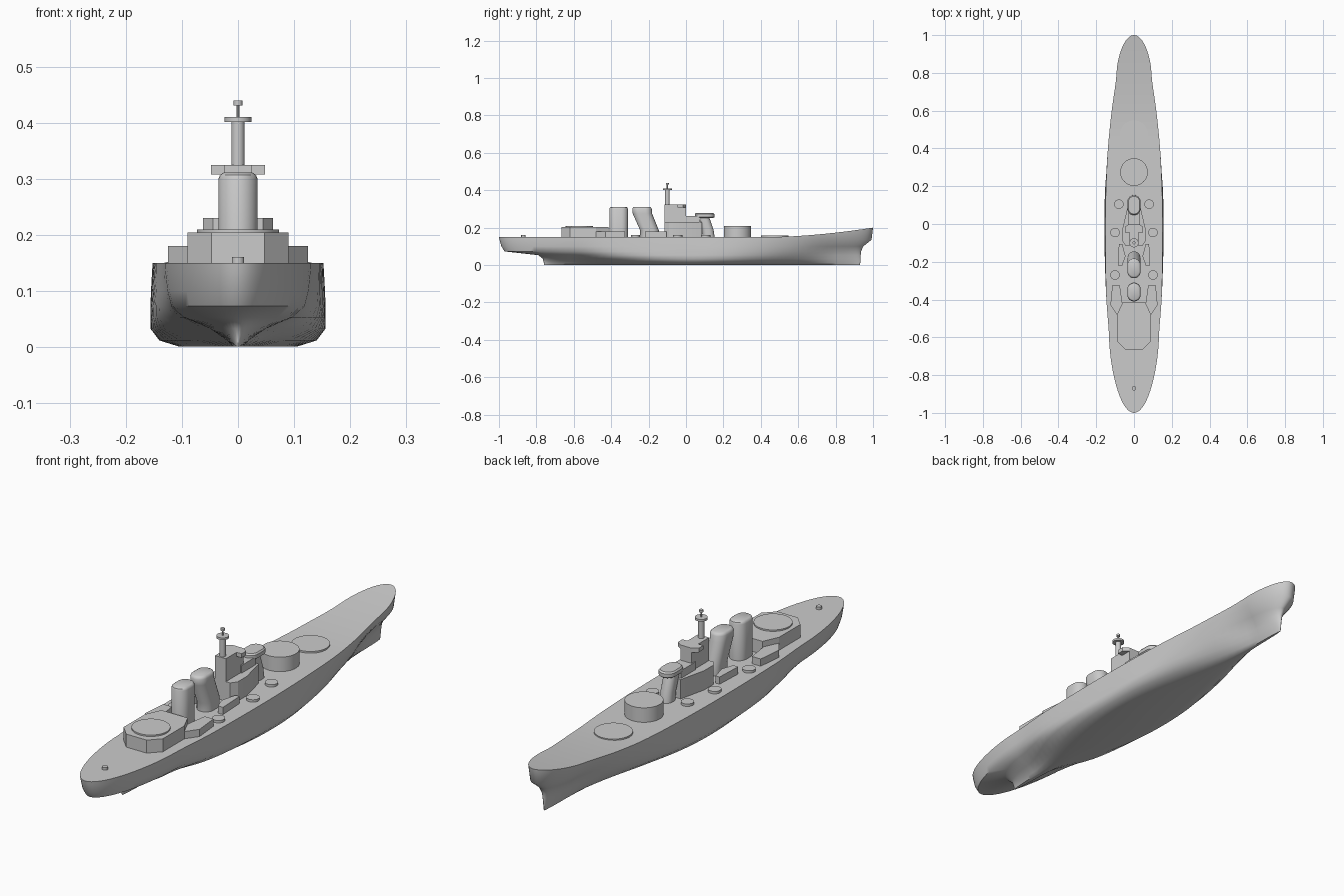
import bpy, bmesh, math

if "Cube" in bpy.data.objects:
    bpy.data.objects.remove(bpy.data.objects["Cube"])


def make(name, rings, strip_caps=False, angle=35):
    """Skin a stack of closed rings; caps are n-gons or cross strips."""
    bm = bmesh.new()
    rows = [[bm.verts.new(p) for p in r] for r in rings]
    n = len(rows[0])
    for a, b in zip(rows, rows[1:]):
        for i in range(n):
            j = (i + 1) % n
            bm.faces.new((a[i], a[j], b[j], b[i]))
    for r in (rows[0], rows[-1]):
        if strip_caps:
            for i in range(n // 2):
                q = [r[i], r[i + 1], r[-i - 1], r[-i]]
                bm.faces.new(list(dict.fromkeys(q)))
        else:
            bm.faces.new(r)
    bmesh.ops.recalc_face_normals(bm, faces=bm.faces)
    me = bpy.data.meshes.new(name)
    bm.to_mesh(me)
    bm.free()
    ob = bpy.data.objects.new(name, me)
    bpy.context.collection.objects.link(ob)
    bpy.context.view_layer.objects.active = ob
    ob.select_set(True)
    bpy.ops.object.shade_smooth_by_angle(angle=math.radians(angle))
    ob.select_set(False)
    return ob


def prism(name, pts, z0, z1):
    return make(name, [[(x, y, z) for x, y in pts] for z in (z0, z1)], angle=20)


def half_prism(name, half, z0, z1):
    """Prism from one half of a symmetric plan."""
    return prism(name, half + [(-x, y) for x, y in reversed(half)], z0, z1)


def box(name, hx, y0, y1, z0, z1):
    return half_prism(name, [(hx, y0), (hx, y1)], z0, z1)


def disc(name, x, y, r, z0, z1, n=48):
    ring = [(x + r * math.cos(2 * math.pi * i / n), y + r * math.sin(2 * math.pi * i / n)) for i in range(n)]
    return make(name, [[(a, b, z) for a, b in ring] for z in (z0, z1)])


def capsule(name, sections, n=12):
    """Loft of capsule sections: (y centre, half length, half width, z)."""
    rings = []
    for yc, hl, hw, z in sections:
        ring = []
        for s in (1, -1):
            for i in range(n + 1):
                a = math.pi * i / n
                ring.append((s * hw * math.cos(a), yc + s * (hl - hw + hw * math.sin(a)), z))
        rings.append(ring)
    return make(name, rings)


# Hull waterlines: z, stern y, bow y, half widths at y = -0.6 ... 0.8
LEVELS = [
    (.001, -.76, .93, [.010, .035, .080, .105, .090, .050, .018, .006]),
    (.012, -.76, .932, [.020, .072, .122, .140, .130, .090, .042, .012]),
    (.033, -.765, .933, [.050, .122, .151, .156, .149, .115, .063, .020]),
    (.053, -.79, .934, [.098, .140, .154, .156, .151, .124, .078, .028]),
    (.073, -.97, .936, [.120, .145, .154, .156, .152, .130, .090, .036]),
    (.100, -.987, .948, [.127, .146, .153, .155, .151, .134, .102, .055]),
    (.135, -.997, .992, [.131, .146, .152, .153, .149, .138, .114, .082]),
    (.150, -1.0, 1.0, [.132, .146, .151, .152, .148, .138, .118, .092]),
]


def waterline(z, ys, yb, w):
    half = []
    for i in range(16):                                   # rounded stern
        u = math.cos(math.pi / 2 * i / 16)
        half.append((w[0] * math.sqrt(1 - u ** 1.6), -.6 + (ys + .6) * u))
    for k in range(7):                                    # smooth middle
        p0, p1, p2, p3 = w[max(k - 1, 0)], w[k], w[k + 1], w[min(k + 2, 7)]
        for i in range(5):
            t = i / 5
            v = p1 + .5 * t * (p2 - p0 + t * (2 * p0 - 5 * p1 + 4 * p2 - p3 + t * (3 * (p1 - p2) + p3 - p0)))
            half.append((v, -.6 + .2 * (k + t)))
    for i in range(17):                                   # rounded bow
        u = math.sin(math.pi / 2 * i / 16)
        half.append((w[7] * math.sqrt(max(0, 1 - u ** 1.6)), .8 + (yb - .8) * u))
    ring = half + [(-x, y) for x, y in reversed(half[1:-1])]
    sheer = .05 if z == .15 else 0
    return [(x, y, z + sheer * max(0, (y - .45) / .55) ** 1.7) for x, y in ring]


make("hull", [waterline(*lv) for lv in LEVELS], strip_caps=True, angle=50)

# Gun barbettes and small deck mounts
D = .145
disc("forward_barbette", 0, .475, .073, D, .157)
disc("second_barbette", 0, .275, .073, D, .21)
disc("aft_barbette", 0, -.57, .073, .19, .21)
disc("stern_mount", 0, -.87, .011, D, .161, 24)
for s, side in ((1, "right"), (-1, "left")):
    for i, (x, y) in enumerate([(.08, .105), (.1, -.045), (.1, -.27)]):
        disc(f"{side}_deck_mount_{i + 1}", s * x, y, .025, D, .16, 32)
    # Low side houses
    prism(f"{side}_aft_side_house", [(s * x, y) for x, y in
          [(.075, -.325), (.115, -.325), (.125, -.43), (.09, -.48), (.06, -.43)]], D, .18)
    prism(f"{side}_mid_side_house", [(s * x, y) for x, y in
          [(.045, -.17), (.062, -.105), (.08, -.105), (.085, -.22), (.062, -.22)]], D, .18)

# Aft deckhouse
half_prism("aft_deckhouse", [(.047, -.665), (.09, -.62), (.09, -.48), (.06, -.415)], D, .204)

# Forward deckhouse and bridge tower
half_prism("forward_deckhouse", [(.045, -.115), (.062, -.09), (.062, -.03), (.035, .085)], D, .23)
box("bridge_house", .03, -.02, .075, .22, .262)
box("bridge_tower", .025, -.115, 0, D, .325)
half_prism("bridge_wing", [(.048, -.045), (.048, -.015), (.025, .0)], .308, .325)

# Forward control column with cap
capsule("control_column", [(.122, .032, .026, D), (.115, .032, .026, .19), (.092, .032, .026, .256)])
capsule("control_cap", [(.1, .047, .028, .252), (.1, .053, .035, .257), (.1, .053, .035, .272), (.1, .047, .03, .278)])

# Mast
disc("mast", 0, -.1, .012, .32, .402, 12)
disc("mast_platform", 0, -.1, .024, .401, .41, 24)
disc("mast_pole", 0, -.1, .003, .405, .435, 8)
disc("mast_top", 0, -.1, .008, .431, .44, 12)

# Funnels
capsule("aft_funnel", [(-.36, .05, .035, D), (-.36, .05, .035, .3), (-.36, .047, .032, .307), (-.36, .04, .026, .311)])
capsule("forward_funnel", [(-.195, .05, .034, D), (-.195, .05, .034, .185), (-.233, .052, .035, .275),
                           (-.235, .052, .035, .3), (-.235, .048, .032, .307), (-.235, .041, .026, .311)])
